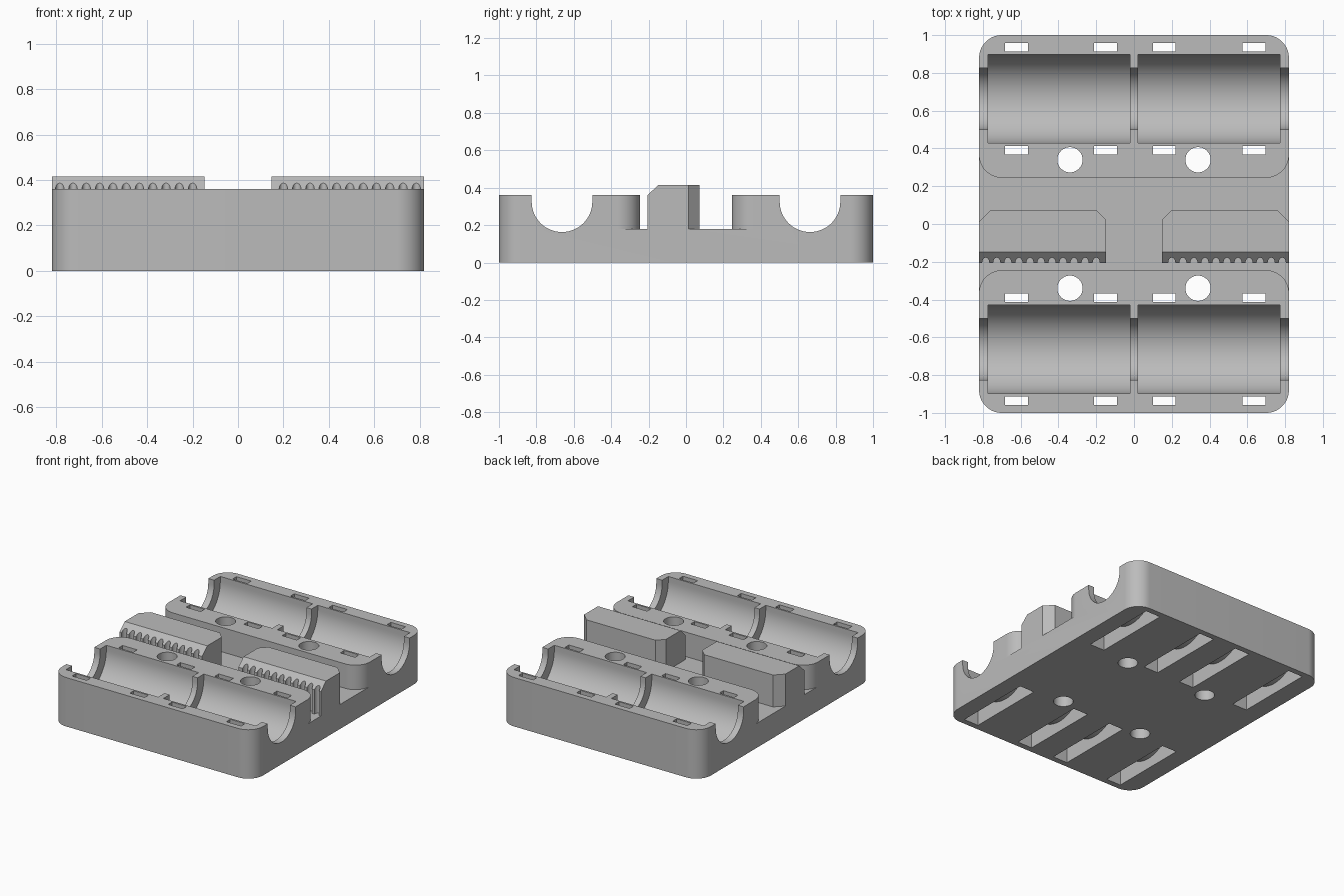
import bpy, bmesh, math

if "Cube" in bpy.data.objects:
    bpy.data.objects.remove(bpy.data.objects["Cube"])

W, H, FLOOR = 0.82, 0.36, 0.18      # half width, block height, middle floor height
CY, CZ = 0.663, 0.325               # bearing axis
R = 0.12                            # corner radius

grey = bpy.data.materials.new("warm_grey")
grey.diffuse_color = (0.5, 0.5, 0.5, 1)
grey.use_nodes = True
grey.node_tree.nodes["Principled BSDF"].inputs["Base Color"].default_value = grey.diffuse_color


def arc(cx, cy, r, a0, a1, n=16, ry=None):
    ry = r if ry is None else ry
    return [(cx + r * math.cos(math.radians(a0 + (a1 - a0) * i / n)),
             cy + ry * math.sin(math.radians(a0 + (a1 - a0) * i / n))) for i in range(n + 1)]


def prism(name, pts, axis, lo, hi):
    """Extrude a 2D outline along z (points are x, y) or x (points are y, z)."""
    place = (lambda p, t: (p[0], p[1], t)) if axis == "z" else (lambda p, t: (t, p[0], p[1]))
    bm = bmesh.new()
    a = [bm.verts.new(place(p, lo)) for p in pts]
    b = [bm.verts.new(place(p, hi)) for p in pts]
    bm.faces.new(a)
    bm.faces.new(b[::-1])
    for i in range(len(pts)):
        j = (i + 1) % len(pts)
        bm.faces.new((a[i], b[i], b[j], a[j]))
    bmesh.ops.recalc_face_normals(bm, faces=bm.faces)
    me = bpy.data.meshes.new(name)
    bm.to_mesh(me)
    bm.free()
    me.materials.append(grey)
    ob = bpy.data.objects.new(name, me)
    bpy.context.collection.objects.link(ob)
    return ob


def activate(ob):
    bpy.ops.object.select_all(action="DESELECT")
    ob.select_set(True)
    bpy.context.view_layer.objects.active = ob


def cut(ob, cutter):
    activate(ob)
    m = ob.modifiers.new("cut", "BOOLEAN")
    m.operation, m.solver, m.object = "DIFFERENCE", "EXACT", cutter
    bpy.ops.object.modifier_apply(modifier=m.name)
    bpy.data.objects.remove(cutter, do_unlink=True)


def smooth(ob):
    activate(ob)
    bpy.ops.object.shade_smooth_by_angle(angle=math.radians(30))


def trough(cy, r):
    """Round-bottomed channel outline, open upwards."""
    return [(cy - r, 0.5)] + arc(cy, CZ, r, 180, 360, 40) + [(cy + r, 0.5)]


# Carriage body: rounded slab
x, y = W - R, 1 - R
outline = (arc(x, y, R, 0, 90) + arc(-x, y, R, 90, 180)
           + arc(-x, -y, R, 180, 270) + arc(x, -y, R, 270, 360))
body = prism("carriage_body", outline, "z", 0, H)

# Middle channel, leaving rounded inner block corners
e = 0.245
right_top = [(0.95, e + R)] + arc(x, e + R, R, 360, 270)
left_top = [(-px, py) for px, py in right_top[::-1]]
channel = right_top + left_top + [(px, -py) for px, py in left_top[::-1] + right_top[::-1]]
cut(body, prism("channel_cutter", channel, "z", FLOOR, 0.6))

for s in (-1, 1):
    cy = s * CY
    # Rod groove along the full width, and two bearing pockets
    cut(body, prism("rod_cutter", trough(cy, 0.162), "x", -1, 1))
    for lo, hi in ((-0.773, -0.021), (0.021, 0.773)):
        cut(body, prism("pocket_cutter", trough(cy, 0.235), "x", lo, hi))
    # Tie slots that wrap under the bearings
    ri, ro = 0.249, 0.294
    slot = ([(cy - ro, -0.1), (cy + ro, -0.1), (cy + ro, 0.5), (cy + ri, 0.5)]
            + arc(cy, CZ, ri, 360, 180, 32) + [(cy - ri, 0.5), (cy - ro, 0.5)])
    for sx in (-0.622, -0.151, 0.161, 0.635):
        cut(body, prism("slot_cutter", slot, "x", sx - 0.06, sx + 0.06))
    # Screw holes
    for hx in (-0.339, 0.339):
        cut(body, prism("hole_cutter", arc(hx, s * 0.34, 0.067, 0, 360 * 31 / 32, 31), "z", -0.1, 0.6))
smooth(body)

# Toothed belt clamps
yf, yb, c = -0.206, 0.073, 0.06
for s, name in ((-1, "left_belt_clamp"), (1, "right_belt_clamp")):
    pts = [(0.148, yf)]
    for i in range(11):
        pts += arc(0.2 + i * 0.0585, yf, 0.019, 180, 0, 10, 0.028)
    pts += [(W, yf), (W, yb - c), (W - c, yb), (0.148 + c * 0.85, yb), (0.148, yb - c * 0.85)]
    clamp = prism(name, [(s * px, py) for px, py in pts], "z", FLOOR, 0.415)
    # Sloped front top edge
    wedge = [(-0.265, 0.305), (-0.056, 0.5), (-0.265, 0.5)]
    cut(clamp, prism("bevel_cutter", wedge, "x", -1, 1))
    smooth(clamp)
